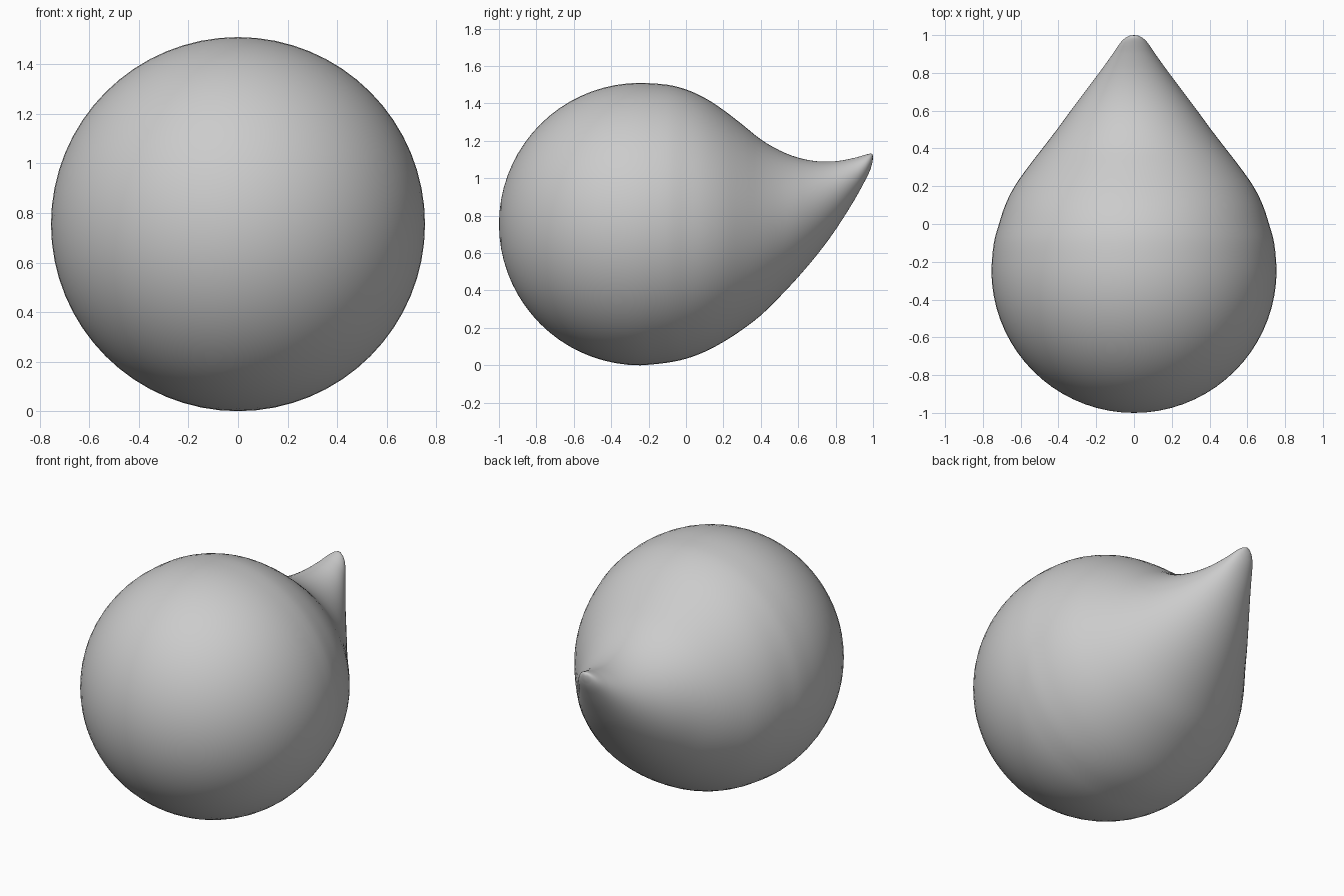
import bpy, bmesh
from math import sin, cos, pi
from mathutils import Vector

if "Cube" in bpy.data.objects:
    bpy.data.objects.remove(bpy.data.objects["Cube"])

SEG = 64        # sides round the body
R = 0.755       # radius of the round part
CY = -0.245     # where the round part is centred in y

# Tail stations: y, top z, bottom z, half width
tail = [
    (-0.245, 1.510, 0.000, 0.755),
    (-0.10, 1.500, 0.014, 0.742),
    (0.00, 1.475, 0.035, 0.715),
    (0.10, 1.430, 0.072, 0.682),
    (0.20, 1.365, 0.125, 0.632),
    (0.30, 1.288, 0.190, 0.562),
    (0.40, 1.208, 0.267, 0.485),
    (0.50, 1.149, 0.365, 0.408),
    (0.60, 1.110, 0.472, 0.335),
    (0.70, 1.091, 0.590, 0.260),
    (0.80, 1.091, 0.725, 0.185),
    (0.90, 1.109, 0.883, 0.113),
    (0.96, 1.126, 0.992, 0.072),
    (0.985, 1.132, 1.045, 0.046),
    (0.997, 1.130, 1.085, 0.022),
]


def spline(a, b, c, d, t):
    """Smooth in-between value of a row of stations (non-uniform in y)."""
    h = c[0] - b[0]
    out = [b[0] + h * t]
    for k in (1, 2, 3):
        m0 = (c[k] - a[k]) / (c[0] - a[0]) * h
        m1 = (d[k] - b[k]) / (d[0] - b[0]) * h
        out.append((2*t**3 - 3*t**2 + 1) * b[k] + (t**3 - 2*t**2 + t) * m0
                   + (3*t**2 - 2*t**3) * c[k] + (t**3 - t**2) * m1)
    return out


# Round front half
stations = []
for i in range(1, 18):
    a = i / 18 * pi / 2
    r = R * sin(a)
    stations.append((CY - R * cos(a), R + r, R - r, r))

# Tail half, smoothed between stations
pts = [stations[-1]] + tail
for i in range(1, len(pts) - 1):
    nxt = pts[min(i + 2, len(pts) - 1)]
    for s in range(3):
        stations.append(spline(pts[i - 1], pts[i], pts[i + 1], nxt, s / 3))
stations.append(tail[-1])

# Loft oval rings into one closed skin
bm = bmesh.new()
rings = []
for y, top, bottom, half in stations:
    mid, high = (top + bottom) / 2, (top - bottom) / 2
    rings.append([bm.verts.new((half * cos(2*pi*j/SEG), y, mid + high * sin(2*pi*j/SEG)))
                  for j in range(SEG)])
for lower, upper in zip(rings, rings[1:]):
    for j in range(SEG):
        k = (j + 1) % SEG
        bm.faces.new((lower[j], lower[k], upper[k], upper[j]))
for ring, pole in ((rings[0], (0, -1, R)), (rings[-1], (0, 1, 1.112))):
    p = bm.verts.new(Vector(pole))
    for j in range(SEG):
        bm.faces.new((ring[j], ring[(j + 1) % SEG], p))
bmesh.ops.recalc_face_normals(bm, faces=bm.faces)
for f in bm.faces:
    f.smooth = True

mesh = bpy.data.meshes.new("teardrop_body")
bm.to_mesh(mesh)
bm.free()
body = bpy.data.objects.new("teardrop_body", mesh)
bpy.context.collection.objects.link(body)
